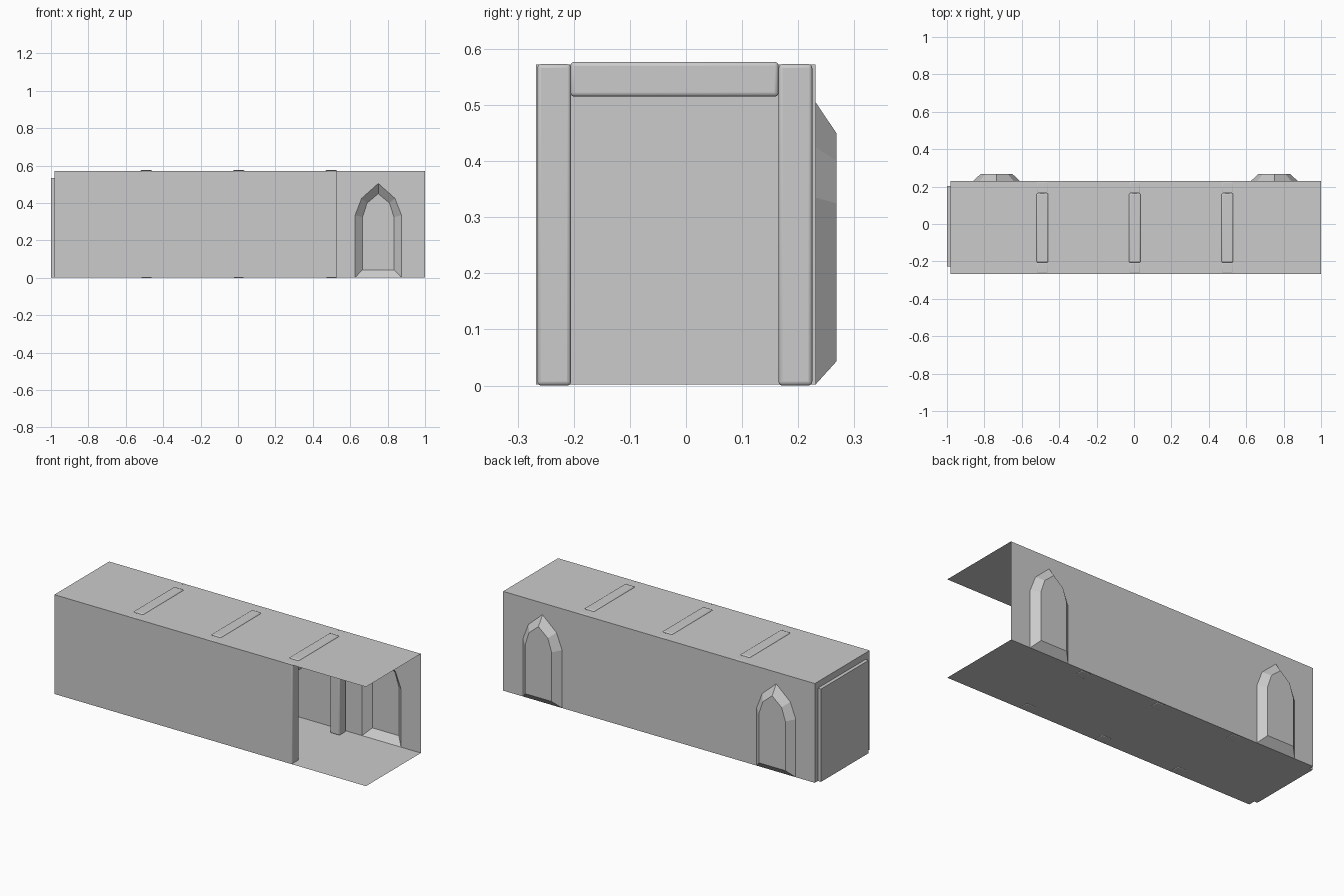
import bpy, bmesh

if "Cube" in bpy.data.objects:
    bpy.data.objects.remove(bpy.data.objects["Cube"])

X0, X1 = -0.98, 1.0        # corridor ends
Y0, Y1 = -0.267, 0.231     # front and back wall planes
Z0, Z1 = 0.002, 0.572      # floor and ceiling planes


def mesh_object(name, faces):
    """Make an object from polygons given as lists of points, welding shared corners."""
    bm = bmesh.new()
    for pts in faces:
        bm.faces.new([bm.verts.new(p) for p in pts])
    bmesh.ops.remove_doubles(bm, verts=bm.verts, dist=1e-5)
    bmesh.ops.recalc_face_normals(bm, faces=bm.faces)
    me = bpy.data.meshes.new(name)
    bm.to_mesh(me)
    bm.free()
    ob = bpy.data.objects.new(name, me)
    bpy.context.collection.objects.link(ob)
    return ob


def strips(a, b):
    """Quads joining two open outlines with equal point counts."""
    return [[a[i], a[i + 1], b[i + 1], b[i]] for i in range(len(a) - 1)]


def rounded_box(name, lo, hi, radius=0.007):
    bpy.ops.mesh.primitive_cube_add(size=1, location=[(a + b) / 2 for a, b in zip(lo, hi)])
    ob = bpy.context.object
    ob.name = name
    ob.scale = [b - a for a, b in zip(lo, hi)]
    bpy.ops.object.transform_apply(location=False, rotation=False, scale=True)
    mod = ob.modifiers.new("Bevel", "BEVEL")
    mod.width, mod.segments = radius, 3
    bpy.ops.object.shade_smooth_by_angle()
    return ob


def arch(cx, half, y, pts):
    """Pointed-arch outline, left foot to right foot, mirrored about cx."""
    left = [(cx - f * half, y, z) for f, z in pts]
    right = [(2 * cx - x, yy, z) for x, yy, z in left[-2::-1]]
    return left + right


# Floor, ceiling and front wall (thin sheets)
for name, z in (("floor", Z0), ("ceiling", Z1)):
    mesh_object(name, [[(X0, Y0, z), (X1, Y0, z), (X1, Y1, z), (X0, Y1, z)]])
mesh_object("front_wall", [[(X0, Y0, Z0), (0.528, Y0, Z0), (0.528, Y0, Z1), (X0, Y0, Z1)]])

# Back wall with two pointed alcoves recessed outwards
outer_pts = [(1, Z0), (1, 0.335), (0.72, 0.425), (0, 0.505)]
inner_pts = [(1, 0.043), (1, 0.325), (0.71, 0.4), (0, 0.45)]
outline, faces = [(X0, Y1, Z0)], []
for cx in (-0.735, 0.75):
    outer = arch(cx, 0.124, Y1, outer_pts)
    inner = arch(cx, 0.084, 0.268, inner_pts)
    outline += outer
    faces += strips(outer + outer[:1], inner + inner[:1]) + [inner]
outline += [(X1, Y1, Z0), (X1, Y1, Z1), (X0, Y1, Z1)]
mesh_object("back_wall_with_alcoves", faces + [outline])

# Left end wall with a shallow recessed doorway
jambs = [(-0.228, Z0), (-0.228, 0.535), (0.203, 0.535), (0.203, Z0)]
rim = [(X0, y, z) for y, z in jambs]
back = [(-1.0, y, z) for y, z in jambs]
frame = [(X0, Y0, Z0), (X0, Y0, Z1), (X0, Y1, Z1), (X0, Y1, Z0)]
mesh_object("end_wall_with_doorway",
            strips(rim + rim[:1], back + back[:1]) + [back] + strips(frame, rim))

# Three support frames: two posts and a crossbeam each
for i, x in enumerate((-0.49, 0.004, 0.499), 1):
    a, b = x - 0.031, x + 0.031
    rounded_box(f"front_post_{i}", (a, -0.265, 0), (b, -0.205, 0.573))
    rounded_box(f"back_post_{i}", (a, 0.165, 0), (b, 0.225, 0.573))
    rounded_box(f"crossbeam_{i}", (a, -0.206, 0.515), (b, 0.165, 0.577))
